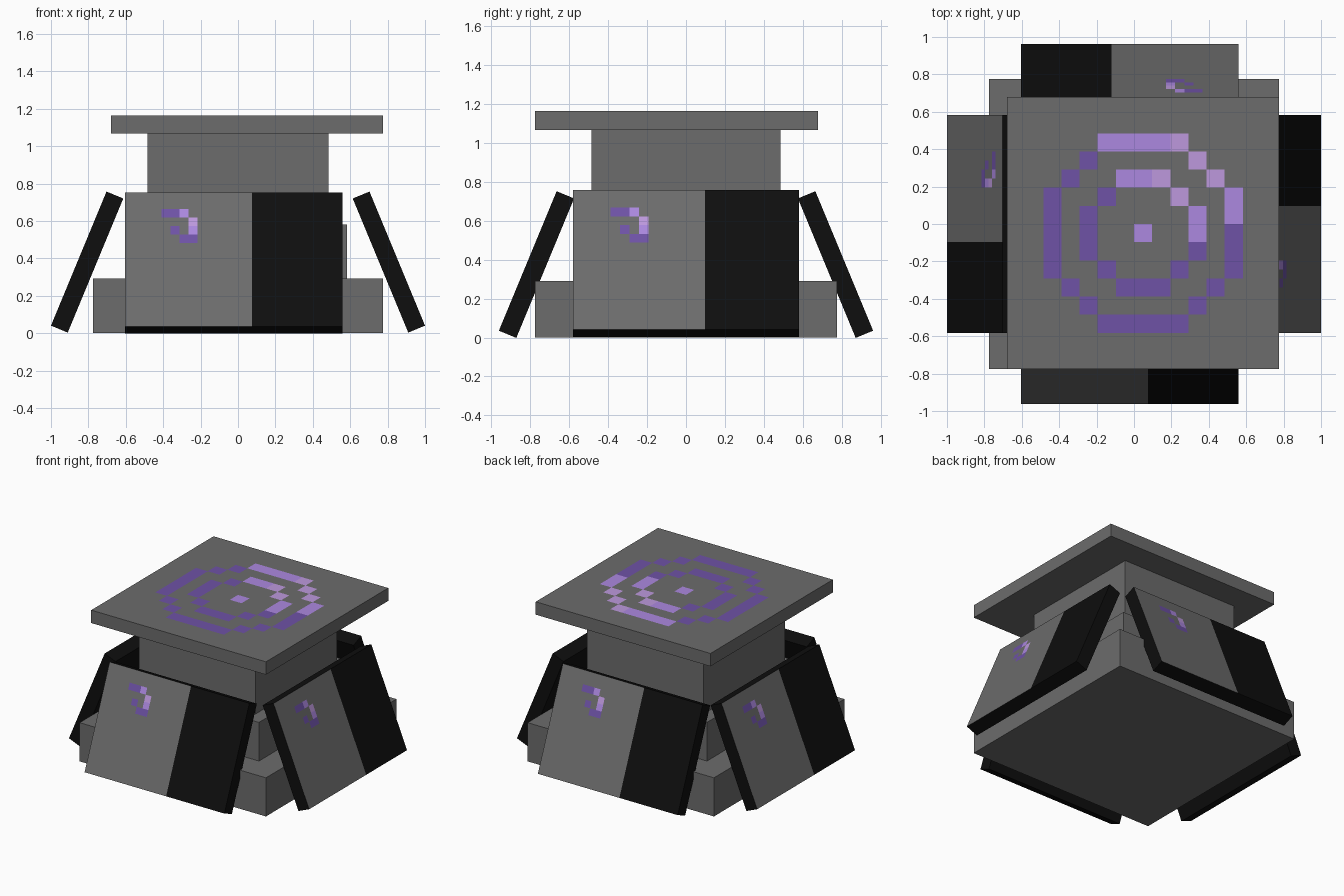
import bpy, bmesh, math
from mathutils import Matrix, Vector

if "Cube" in bpy.data.objects:
    bpy.data.objects.remove(bpy.data.objects["Cube"])

P = 0.097  # size of one design cell


def lin(c):
    c /= 255
    return c / 12.92 if c <= 0.04045 else ((c + 0.055) / 1.055) ** 2.4


def material(name, rgb):
    m = bpy.data.materials.new(name)
    m.diffuse_color = (*[lin(c) for c in rgb], 1)
    m.use_nodes = True
    m.node_tree.nodes["Principled BSDF"].inputs["Base Color"].default_value = m.diffuse_color
    return m


MATS = [material("stone grey", (108, 108, 108)),
        material("near black", (14, 14, 14)),
        material("dark purple", (110, 82, 166)),
        material("violet", (172, 136, 224)),
        material("pale lilac", (190, 153, 222))]
CODES = {".": 0, "d": 2, "m": 3, "l": 4}


def box(name, lo, hi, cuts_x=(), cuts_y=(), rule=None, matrix=None):
    """Box from corner to corner, cut along x and y, coloured by a face rule."""
    lo, hi = Vector(lo), Vector(hi)
    bm = bmesh.new()
    bmesh.ops.create_cube(bm, size=1, matrix=Matrix.Translation((lo + hi) / 2)
                          @ Matrix.Diagonal((*(hi - lo), 1)))
    for cuts, axis in ((cuts_x, Vector((1, 0, 0))), (cuts_y, Vector((0, 1, 0)))):
        for c in cuts:
            bmesh.ops.bisect_plane(bm, geom=bm.verts[:] + bm.edges[:] + bm.faces[:],
                                   plane_co=axis * c, plane_no=axis)
    bm.normal_update()
    for f in bm.faces:
        f.material_index = rule(f.calc_center_median(), f.normal) if rule else 0
    me = bpy.data.meshes.new(name)
    bm.to_mesh(me)
    bm.free()
    for m in MATS:
        me.materials.append(m)
    ob = bpy.data.objects.new(name, me)
    bpy.context.collection.objects.link(ob)
    if matrix:
        ob.matrix_world = matrix
    return ob


# Stepped pedestal
for name, half, z0, z1 in (("base", 8, 0, 3), ("middle_step", 6, 3, 6), ("column", 5, 6, 11)):
    box(name, (-half * P, -half * P, z0 * P), (half * P, half * P, z1 * P))

# Offset table top with ring pattern
RINGS = ["...............",
         "...............",
         ".....mmmml.....",
         "....d.....l....",
         "...d..mml..l...",
         "..d..d...l..m..",
         "..d.d.....m.m..",
         "..d.d..m..m.d..",
         "..d.d.....d.d..",
         "..d..d...d..d..",
         "...d..ddd..d...",
         "....d.....d....",
         ".....ddddd.....",
         "...............",
         "..............."]
X0, Y1 = -7 * P, 7 * P


def top_rule(c, n):
    if n.z < 0.9:
        return 0
    return CODES[RINGS[int((Y1 - c.y) / P)][int((c.x - X0) / P)]]


box("table_top", (X0, Y1 - 15 * P, 11 * P), (X0 + 15 * P, Y1, 12 * P),
    [X0 + i * P for i in range(1, 15)], [Y1 - i * P for i in range(1, 15)], top_rule)

# Four leaning panels with a small painted mark
H = P / 2
MARK = ["ddm.", "...l", ".d.m", "..dd"]


def panel_rule(c, n):
    if n.z < 0.9:
        return 1
    i, j = int((c.x + 12 * H) / H), int(-c.y / H)
    if 4 <= i < 8 and 2 <= j < 6:
        return CODES[MARK[j - 2][i - 4]]
    return 0 if i < 14 else 1


lean = Matrix.Rotation(math.radians(67.5), 4, "X")
for name, turn, shift, dist, top in (("front_panel", 0, -0.022, 0.665, 0.752),
                                     ("right_panel", 90, 0, 0.703, 0.757),
                                     ("back_panel", 180, 0.022, 0.665, 0.752),
                                     ("left_panel", 270, 0, 0.703, 0.757)):
    place = (Matrix.Rotation(math.radians(turn), 4, "Z")
             @ Matrix.Translation((shift, -dist, top)) @ lean)
    box(name, (-12 * H, -16 * H, -2 * H), (12 * H, 0, 0),
        [(i - 12) * H for i in (4, 5, 6, 7, 8, 14)], [-j * H for j in range(2, 7)],
        panel_rule, place)
